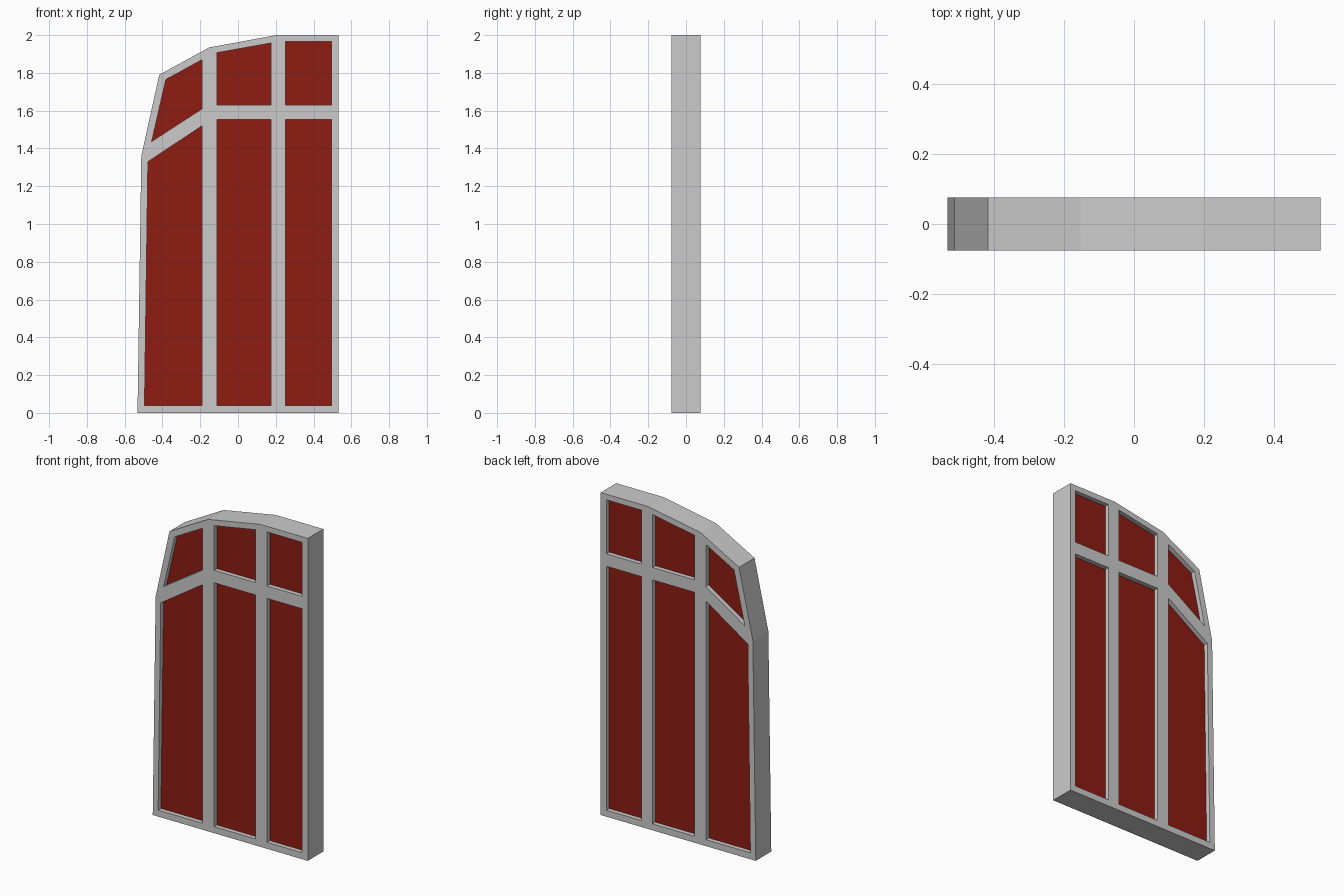
import bpy
import math

if "Cube" in bpy.data.objects:
    bpy.data.objects.remove(bpy.data.objects["Cube"])

DEPTH = 0.152        # full frame thickness
PANEL_DEPTH = 0.096  # panels are recessed on both faces


def extruded_profile(name, loops, depth):
    """Extrude closed x-z outlines along y; inner loops become holes."""
    curve = bpy.data.curves.new(name + "_profile", 'CURVE')
    curve.dimensions = '2D'
    curve.fill_mode = 'BOTH'
    curve.extrude = depth / 2
    for loop in loops:
        spline = curve.splines.new('POLY')
        spline.points.add(len(loop) - 1)
        for point, (x, z) in zip(spline.points, loop):
            point.co = (x, z, 0, 1)
        spline.use_cyclic_u = True
    source = bpy.data.objects.new(name + "_source", curve)
    bpy.context.collection.objects.link(source)
    graph = bpy.context.evaluated_depsgraph_get()
    mesh = bpy.data.meshes.new_from_object(source.evaluated_get(graph))
    bpy.data.objects.remove(source)
    for poly in mesh.polygons:
        poly.use_smooth = False
    obj = bpy.data.objects.new(name, mesh)
    obj.rotation_euler.x = math.radians(90)
    bpy.context.collection.objects.link(obj)
    return obj


# Outer outline: straight on the right, stepped arch on the left
outline = [(-0.532, 0), (0.532, 0), (0.532, 2), (0.205, 2),
           (-0.152, 1.935), (-0.417, 1.79), (-0.512, 1.36)]

# Openings between the bars
openings = {
    "lower_left_panel": [(-0.495, 0.04), (-0.19, 0.04), (-0.19, 1.52), (-0.477, 1.33)],
    "lower_middle_panel": [(-0.11, 0.04), (0.175, 0.04), (0.175, 1.553), (-0.11, 1.553)],
    "lower_right_panel": [(0.252, 0.04), (0.494, 0.04), (0.494, 1.553), (0.252, 1.553)],
    "upper_left_panel": [(-0.457, 1.437), (-0.19, 1.61), (-0.19, 1.87), (-0.382, 1.765)],
    "upper_middle_panel": [(-0.11, 1.63), (0.175, 1.63), (0.175, 1.958), (-0.11, 1.907)],
    "upper_right_panel": [(0.252, 1.63), (0.494, 1.63), (0.494, 1.965), (0.252, 1.965)],
}

# Frame with its bars
extruded_profile("frame", [outline] + list(openings.values()), DEPTH)

# Red panels filling the openings
red = bpy.data.materials.new("red_panel")
red.diffuse_color = (0.27, 0.012, 0.006, 1)
red.use_nodes = True
red.node_tree.nodes["Principled BSDF"].inputs["Base Color"].default_value = red.diffuse_color
for name, loop in openings.items():
    panel = extruded_profile(name, [loop], PANEL_DEPTH)
    panel.data.materials.clear()
    panel.data.materials.append(red)
